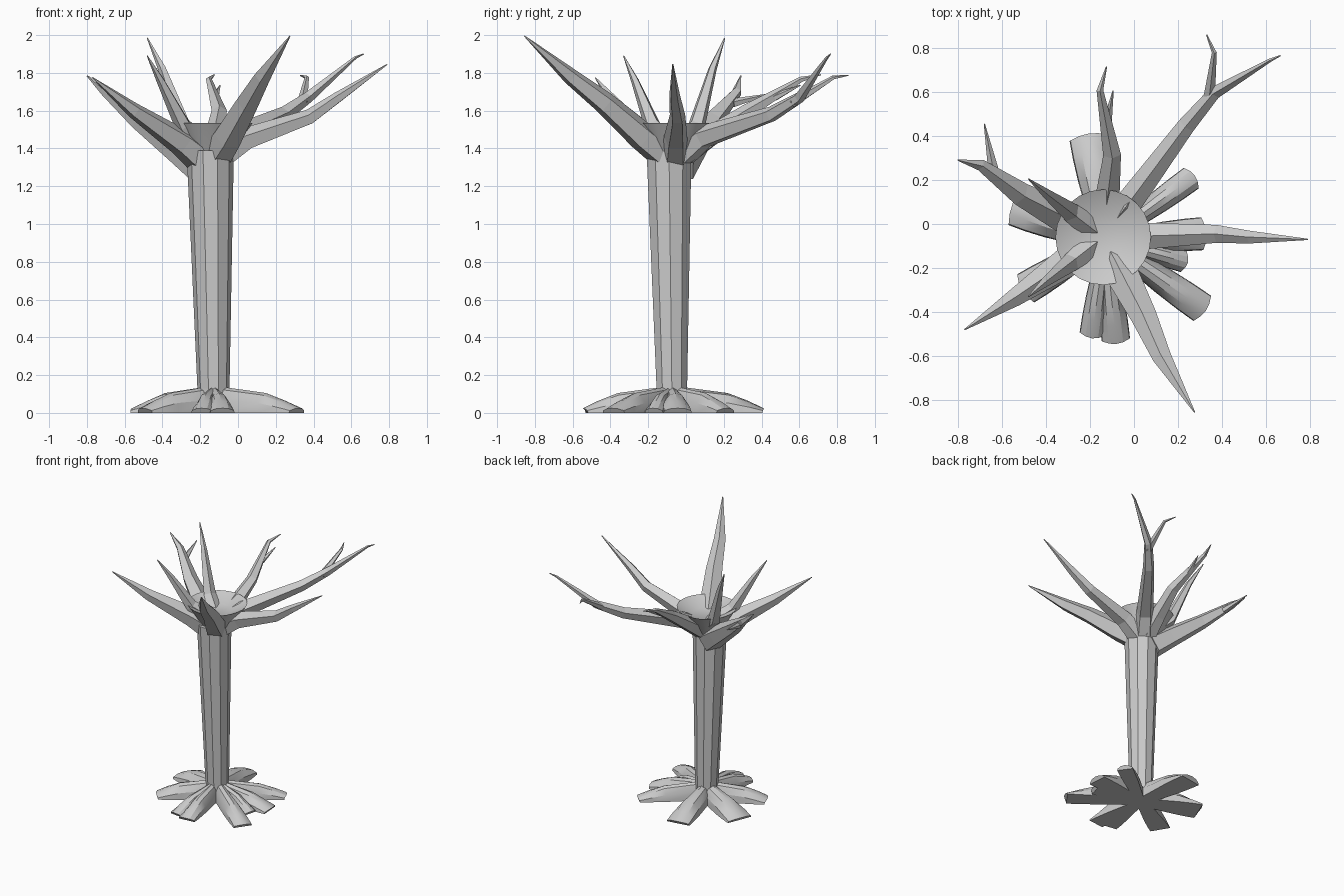
import bpy, bmesh, math
from mathutils import Vector

if "Cube" in bpy.data.objects:
    bpy.data.objects.remove(bpy.data.objects["Cube"])

bark = bpy.data.materials.new("pale_grey_bark")
bark.diffuse_color = (0.6, 0.6, 0.6, 1)
bark.use_nodes = True
bark.node_tree.nodes["Principled BSDF"].inputs["Base Color"].default_value = bark.diffuse_color
CROWN = Vector((-0.14, -0.06, 0))
FOOT = Vector((-0.13, -0.075, 0))
UP = Vector((0, 0, 1))


def loft(rings, name, angle=None):
    """Skin a list of equal closed rings and cap both ends."""
    bm = bmesh.new()
    vs = [[bm.verts.new(p) for p in r] for r in rings]
    n = len(vs[0])
    for a, b in zip(vs, vs[1:]):
        for i in range(n):
            j = (i + 1) % n
            bm.faces.new((a[i], a[j], b[j], b[i]))
    bm.faces.new(vs[0])
    bm.faces.new(vs[-1])
    bmesh.ops.recalc_face_normals(bm, faces=bm.faces[:])
    me = bpy.data.meshes.new(name)
    bm.to_mesh(me)
    bm.free()
    me.materials.append(bark)
    ob = bpy.data.objects.new(name, me)
    bpy.context.collection.objects.link(ob)
    if angle:
        bpy.ops.object.select_all(action='DESELECT')
        ob.select_set(True)
        bpy.context.view_layer.objects.active = ob
        bpy.ops.object.shade_smooth_by_angle(angle=math.radians(angle))


def circle(c, z, r, n):
    return [c + Vector((r * math.cos(math.tau * i / n), r * math.sin(math.tau * i / n), z))
            for i in range(n)]


def tube(name, ps, r0, power=0.8, sides=5):
    """Faceted limb through points, thinning with distance."""
    dist = [0]
    for a, b in zip(ps, ps[1:]):
        dist.append(dist[-1] + (b - a).length)
    rings = []
    for k, p in enumerate(ps):
        t = (ps[min(k + 1, len(ps) - 1)] - ps[max(k - 1, 0)]).normalized()
        side = t.cross(UP).normalized()
        up = side.cross(t)
        r = r0 * (1 - dist[k] / dist[-1]) ** power + 0.003
        angles = [math.tau * (i / sides + 0.25) for i in range(sides)]
        rings.append([p + side * (r * math.cos(a)) + up * (r * math.sin(a)) for a in angles])
    loft(rings, name)


def limb(name, rim_z, r0, *way, power=0.8):
    """Main branch: rooted inside the crown, leaving at the rim toward the first waypoint."""
    way = [Vector(w) for w in way]
    d = way[0] - CROWN
    d.z = 0
    d.normalize()
    start = CROWN + d * 0.06 + UP * (rim_z - 0.09)
    tube(name, [start, CROWN + d * 0.19 + UP * rim_z] + way, r0, power)


def root(name, degrees, length, half):
    """Arched lobe from the trunk out to a blunt, wide toe."""
    a = math.radians(degrees)
    d = Vector((math.cos(a), math.sin(a), 0))
    s = Vector((-d.y, d.x, 0))
    rings = []
    for t, w, z in ((0, 0.55, 0.14), (0.17, 0.6, 0.135), (0.62, 0.9, 0.105),
                    (0.83, 0.98, 0.065), (1, 1, 0.025)):
        rings.append([FOOT + d * (t * length + 0.02 * t * (1 - u * u) - 0.015)
                      + s * (u * w * half) + UP * (z * v)
                      for u, v in ((-1, 0), (-0.95, 0.5), (-0.5, 0.9), (0, 1),
                                   (0.5, 0.9), (0.95, 0.5), (1, 0))])
    loft(rings, name, 25)


# Trunk, widening upward
loft([circle(FOOT, 0, 0.085, 10), circle(FOOT, 0.13, 0.085, 10),
      circle(Vector((-0.147, -0.09, 0)), 1.39, 0.125, 10)], "trunk")

# Crown: flared cup with a shallow hollow
loft([circle(CROWN, 1.36, 0.11, 24), circle(CROWN, 1.47, 0.175, 24),
      circle(CROWN, 1.535, 0.217, 24), circle(CROWN, 1.48, 0.103, 24)], "crown_cup", 30)

# Main limbs
limb("branch_front_left", 1.43, 0.085, (-0.55, -0.34, 1.6), (-0.77, -0.48, 1.775))
limb("branch_back_left", 1.39, 0.09, (-0.52, 0.14, 1.55), (-0.7, 0.27, 1.7),
     (-0.8, 0.29, 1.785), power=0.7)
limb("branch_left_tall", 1.52, 0.055, (-0.4, 0.14, 1.82), (-0.48, 0.205, 1.985))
limb("branch_left_short", 1.52, 0.055, (-0.41, -0.27, 1.76), (-0.48, -0.33, 1.89))
limb("branch_back", 1.46, 0.065, (-0.1, 0.32, 1.59), (-0.155, 0.61, 1.765), (-0.125, 0.715, 1.79))
limb("branch_back_right", 1.46, 0.068, (0.24, 0.45, 1.58), (0.37, 0.6, 1.67),
     (0.62, 0.745, 1.88), (0.665, 0.765, 1.9))
limb("branch_right", 1.45, 0.07, (0.38, -0.045, 1.565), (0.53, -0.06, 1.67), (0.79, -0.07, 1.845))
limb("branch_front", 1.46, 0.085, (0.05, -0.43, 1.64), (0.13, -0.61, 1.78),
     (0.275, -0.855, 1.995), power=0.65)

# Twigs
tube("twig_back_left", [Vector((-0.64, 0.25, 1.64)), Vector((-0.68, 0.455, 1.69))], 0.022)
tube("twig_back", [Vector((-0.12, 0.47, 1.67)), Vector((-0.095, 0.605, 1.735))], 0.018)
tube("twig_back_right", [Vector((0.34, 0.56, 1.64)), Vector((0.365, 0.78, 1.775)),
                         Vector((0.33, 0.86, 1.787))], 0.026)

# Root lobes: direction, length, half width
for i, (deg, length, half) in enumerate((
        (99, 0.487, 0.09), (36, 0.497, 0.058), (4, 0.456, 0.075), (-15, 0.383, 0.05),
        (-35, 0.552, 0.07), (-84, 0.468, 0.065), (-98, 0.444, 0.058), (211, 0.437, 0.075),
        (158, 0.449, 0.1))):
    root("root_%d" % (i + 1), deg, length, half)
